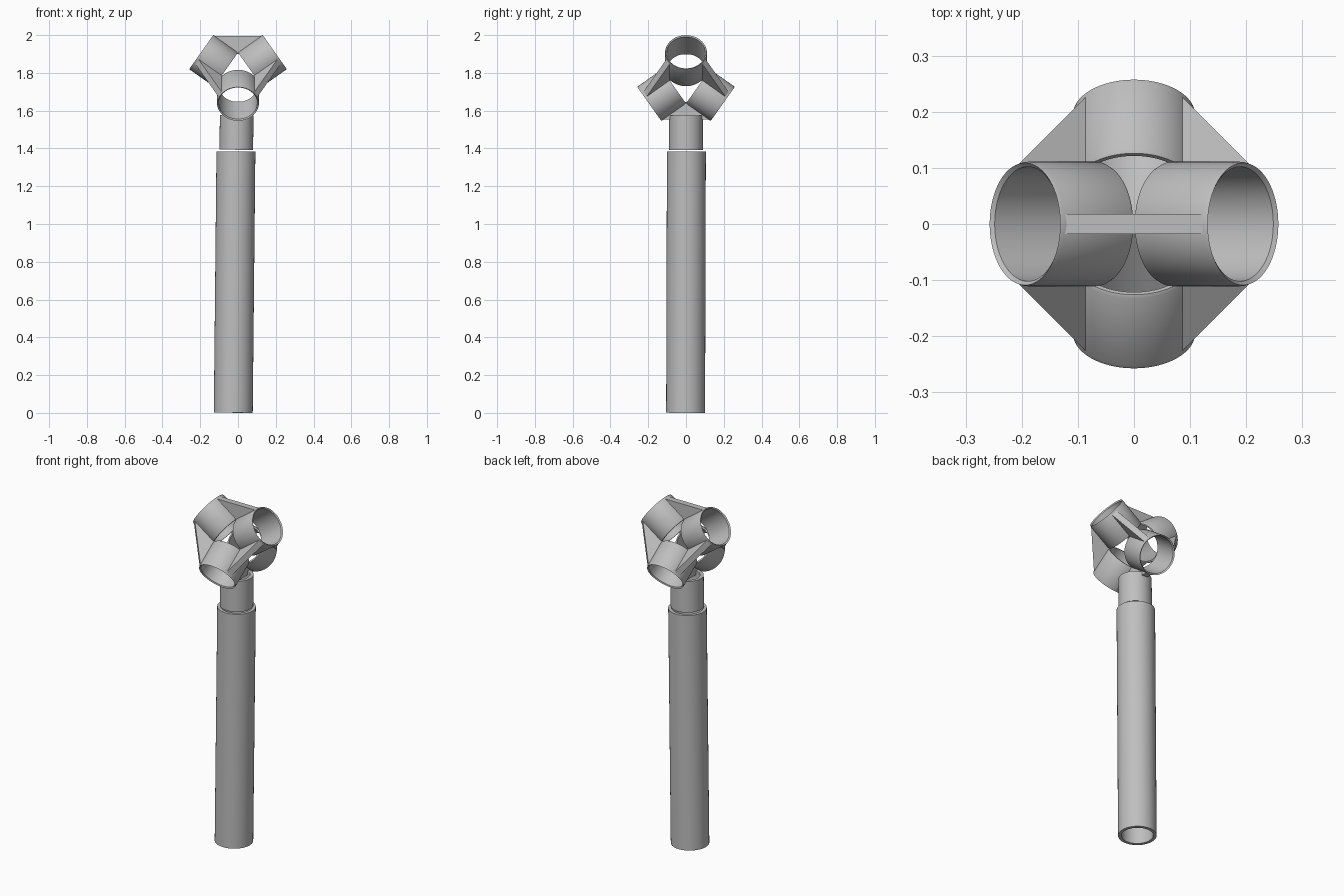
import bpy
import bmesh
from math import cos, sin, pi, radians, sqrt
from itertools import combinations
from mathutils import Vector

cube = bpy.data.objects.get("Cube")
if cube:
    bpy.data.objects.remove(cube, do_unlink=True)

GREY = (0.52, 0.52, 0.52, 1)
metal = bpy.data.materials.new("plain_grey")
metal.use_nodes = True
metal.diffuse_color = GREY
metal.node_tree.nodes["Principled BSDF"].inputs["Base Color"].default_value = GREY

HUB = Vector((0, 0, 1.773))
REACH, INNER, RADIUS = 0.238, 0.078, 0.111


def finish(name, bm, smooth):
    bmesh.ops.recalc_face_normals(bm, faces=bm.faces)
    mesh = bpy.data.meshes.new(name)
    bm.to_mesh(mesh)
    bm.free()
    mesh.materials.append(metal)
    obj = bpy.data.objects.new(name, mesh)
    bpy.context.collection.objects.link(obj)
    if smooth:
        bpy.ops.object.select_all(action='DESELECT')
        obj.select_set(True)
        bpy.context.view_layer.objects.active = obj
        bpy.ops.object.shade_smooth_by_angle(angle=radians(30))
    return obj


def lathe(name, origin, axis, profile, sides=64):
    """Spin a closed (distance, radius) profile about an axis."""
    axis = Vector(axis).normalized()
    u = axis.orthogonal().normalized()
    v = axis.cross(u)
    bm = bmesh.new()
    rings = []
    for i in range(sides):
        a = 2 * pi * i / sides
        out = u * cos(a) + v * sin(a)
        rings.append([bm.verts.new(Vector(origin) + axis * d + out * r) for d, r in profile])
    n = len(profile)
    for i in range(sides):
        p, q = rings[i], rings[(i + 1) % sides]
        for j in range(n):
            k = (j + 1) % n
            bm.faces.new((p[j], p[k], q[k], q[j]))
    return finish(name, bm, True)


def pipe(name, bottom, top, outer, inner):
    axis = Vector(top) - Vector(bottom)
    h = axis.length
    return lathe(name, bottom, axis, [(0, outer), (h, outer), (h, inner), (0, inner)])


def fin(name, a, b, thickness=0.035):
    """Triangular web between two sockets."""
    def edge_point(d, other, dist):
        side = (other - d * d.dot(other)).normalized()
        return HUB + d * dist + side * (RADIUS - 0.003)
    corner = HUB + (a + b).normalized() * 0.125
    pts = [edge_point(a, b, REACH - 0.008), edge_point(b, a, REACH - 0.008), corner]
    normal = a.cross(b).normalized() * thickness / 2
    bm = bmesh.new()
    front = [bm.verts.new(p + normal) for p in pts]
    back = [bm.verts.new(p - normal) for p in pts]
    bm.faces.new(front)
    bm.faces.new(back[::-1])
    for i in range(3):
        j = (i + 1) % 3
        bm.faces.new((front[i], back[i], back[j], front[j]))
    return finish(name, bm, False)


# Four sockets pointing to the corners of a tetrahedron
s, c = sqrt(2 / 3), sqrt(1 / 3)
directions = {
    "left": Vector((s, 0, c)),
    "right": Vector((-s, 0, c)),
    "front": Vector((0, -s, -c)),
    "back": Vector((0, s, -c)),
}
socket_profile = [(INNER, RADIUS - 0.003), (INNER + 0.006, RADIUS),
                  (REACH - 0.007, RADIUS), (REACH, RADIUS - 0.002),
                  (REACH - 0.006, RADIUS - 0.009), (INNER, RADIUS - 0.011)]
for name, d in directions.items():
    lathe(name + "_socket", HUB, d, socket_profile)

# Webs bracing every pair of sockets
for (n1, d1), (n2, d2) in combinations(directions.items(), 2):
    fin(f"{n1}_{n2}_web", d1, d2)

# Short neck and long pole, both hollow
pipe("neck", (-0.009, 0, 1.393), (-0.007, 0, 1.575), 0.089, 0.07)
pipe("pole", (-0.025, -0.002, 0.001), (-0.011, 0.002, 1.384), 0.103, 0.085)
